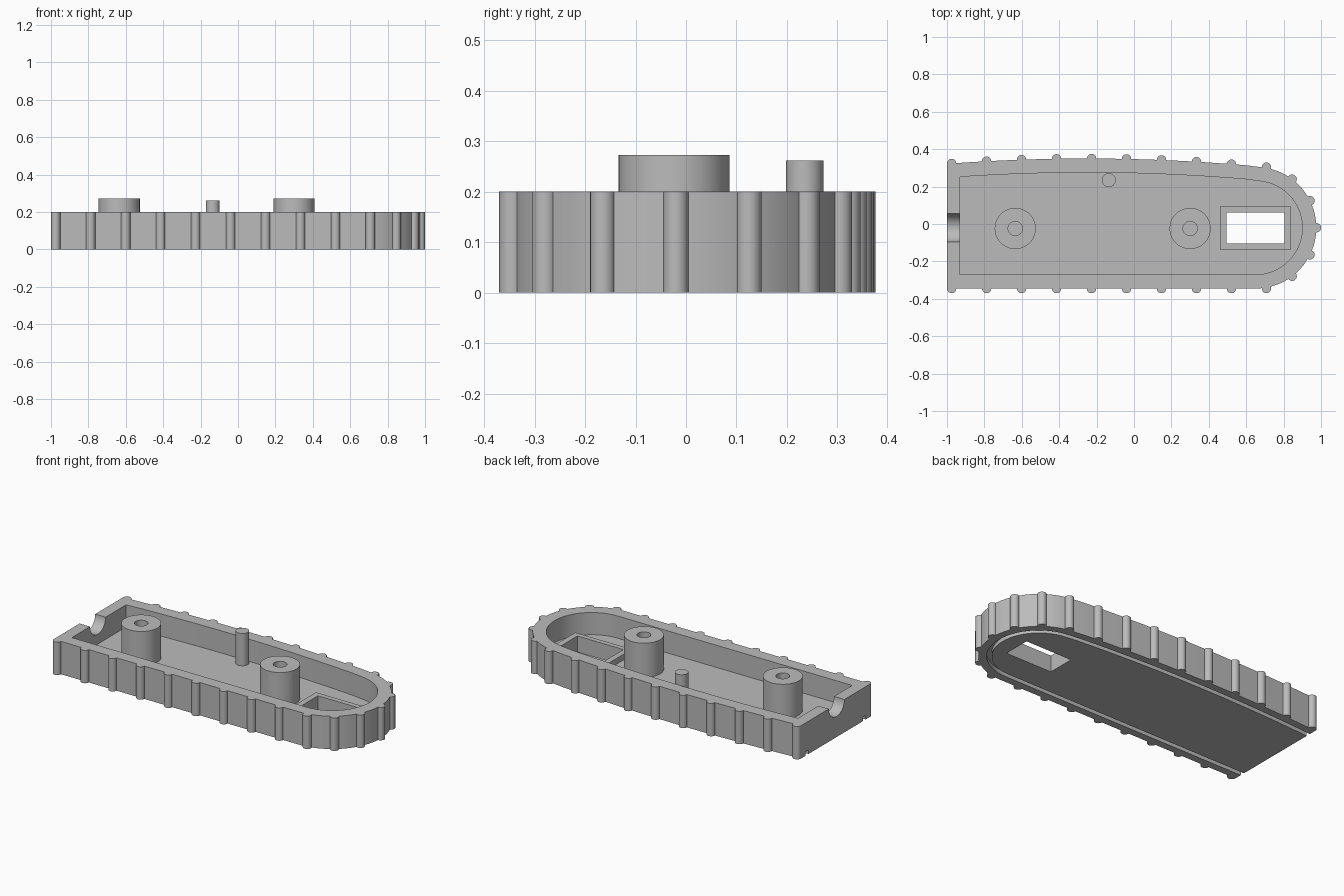
import bpy, bmesh, math

cube = bpy.data.objects.get("Cube")
if cube:
    bpy.data.objects.remove(cube, do_unlink=True)

grey = bpy.data.materials.new("plain grey")
grey.use_nodes = True
COLOUR = (0.5, 0.5, 0.5, 1)
grey.diffuse_color = COLOUR
grey.node_tree.nodes["Principled BSDF"].inputs["Base Color"].default_value = COLOUR

HEIGHT, FLOOR, MID = 0.2, 0.065, -0.02
NOSE_X, NOSE_R = 0.65, 0.325


def back_edge(x):
    return 0.35 - 0.05 * (x + 0.25) ** 2


def outline(inset, left):
    """Flat front side, round nose, gently bowed back side."""
    r = NOSE_R - inset
    pts = [(left, MID - r)]
    for i in range(37):
        a = math.radians(-90 + 175 * i / 36)
        pts.append((NOSE_X + r * math.cos(a), MID + r * math.sin(a)))
    for i in range(17):
        x = 0.6 + (left - 0.6) * i / 16
        pts.append((x, back_edge(x) - inset))
    return pts


def finish(bm, name):
    bmesh.ops.recalc_face_normals(bm, faces=bm.faces)
    mesh = bpy.data.meshes.new(name)
    bm.to_mesh(mesh)
    bm.free()
    mesh.materials.append(grey)
    ob = bpy.data.objects.new(name, mesh)
    bpy.context.collection.objects.link(ob)
    return ob


def prism(name, pts, z0, z1):
    bm = bmesh.new()
    face = bm.faces.new([bm.verts.new((x, y, z0)) for x, y in pts])
    new = bmesh.ops.extrude_face_region(bm, geom=[face])["geom"]
    bmesh.ops.translate(bm, verts=[v for v in new if isinstance(v, bmesh.types.BMVert)],
                        vec=(0, 0, z1 - z0))
    return finish(bm, name)


def circle(x, y, r, n=40):
    return [(x + r * math.cos(2 * math.pi * i / n), y + r * math.sin(2 * math.pi * i / n))
            for i in range(n)]


def rect(x0, x1, y0, y1):
    return [(x0, y0), (x1, y0), (x1, y1), (x0, y1)]


def combine(target, other, operation):
    """Apply a boolean and discard the helper."""
    other.hide_render = True
    mod = target.modifiers.new("combine", 'BOOLEAN')
    mod.operation, mod.solver, mod.object = operation, 'EXACT', other
    bpy.context.view_layer.objects.active = target
    bpy.ops.object.modifier_apply(modifier=mod.name)
    bpy.data.objects.remove(other, do_unlink=True)


def smooth(ob):
    bpy.ops.object.select_all(action='DESELECT')
    ob.select_set(True)
    bpy.context.view_layer.objects.active = ob
    bpy.ops.object.shade_smooth_by_angle(angle=math.radians(30))


# Tray body
tray = prism("tray", outline(0, -1), 0, HEIGHT)

# Grip ribs along both sides and around the nose
rib_spots = []
for i in range(10):
    x = -0.975 + 0.187 * i
    rib_spots.append((x, MID - NOSE_R))
    rib_spots.append((x, back_edge(x)))
for i in range(-2, 3):
    a = math.radians(26.5 * i)
    rib_spots.append((NOSE_X + NOSE_R * math.cos(a), MID + NOSE_R * math.sin(a)))
for x, y in rib_spots:
    combine(tray, prism("rib", circle(x, y, 0.025, 20), 0, HEIGHT), 'UNION')

# Hollow inside
combine(tray, prism("cavity", outline(0.075, -0.93), FLOOR, 0.4), 'DIFFERENCE')

# Groove in the underside, open at the flat end
groove = outline(0.045, -1.1) + outline(0.072, -1.1)[::-1]
combine(tray, prism("groove", groove, -0.1, 0.025), 'DIFFERENCE')

# Half-round cable notch in the flat end
notch = prism("notch", circle(0, 0, 0.075), -0.1, 0.1)
notch.rotation_euler = (0, math.pi / 2, 0)
notch.location = (-1, MID, HEIGHT)
bpy.context.view_layer.update()
combine(tray, notch, 'DIFFERENCE')

# Raised window frame and its opening
combine(tray, prism("frame", rect(0.46, 0.84, -0.135, 0.093), 0.04, 0.1), 'UNION')
combine(tray, prism("window", rect(0.495, 0.805, -0.105, 0.062), -0.1, 0.3), 'DIFFERENCE')
smooth(tray)

# Screw posts with blind holes
for name, x in (("rear_screw_post", -0.635), ("front_screw_post", 0.3)):
    post = prism(name, circle(x, -0.024, 0.11), FLOOR - 0.01, 0.273)
    combine(post, prism("bore", circle(x, -0.024, 0.038), FLOOR, 0.4), 'DIFFERENCE')
    smooth(post)

# Locating pin
smooth(prism("locating_pin", circle(-0.135, 0.235, 0.037), FLOOR - 0.01, 0.262))
